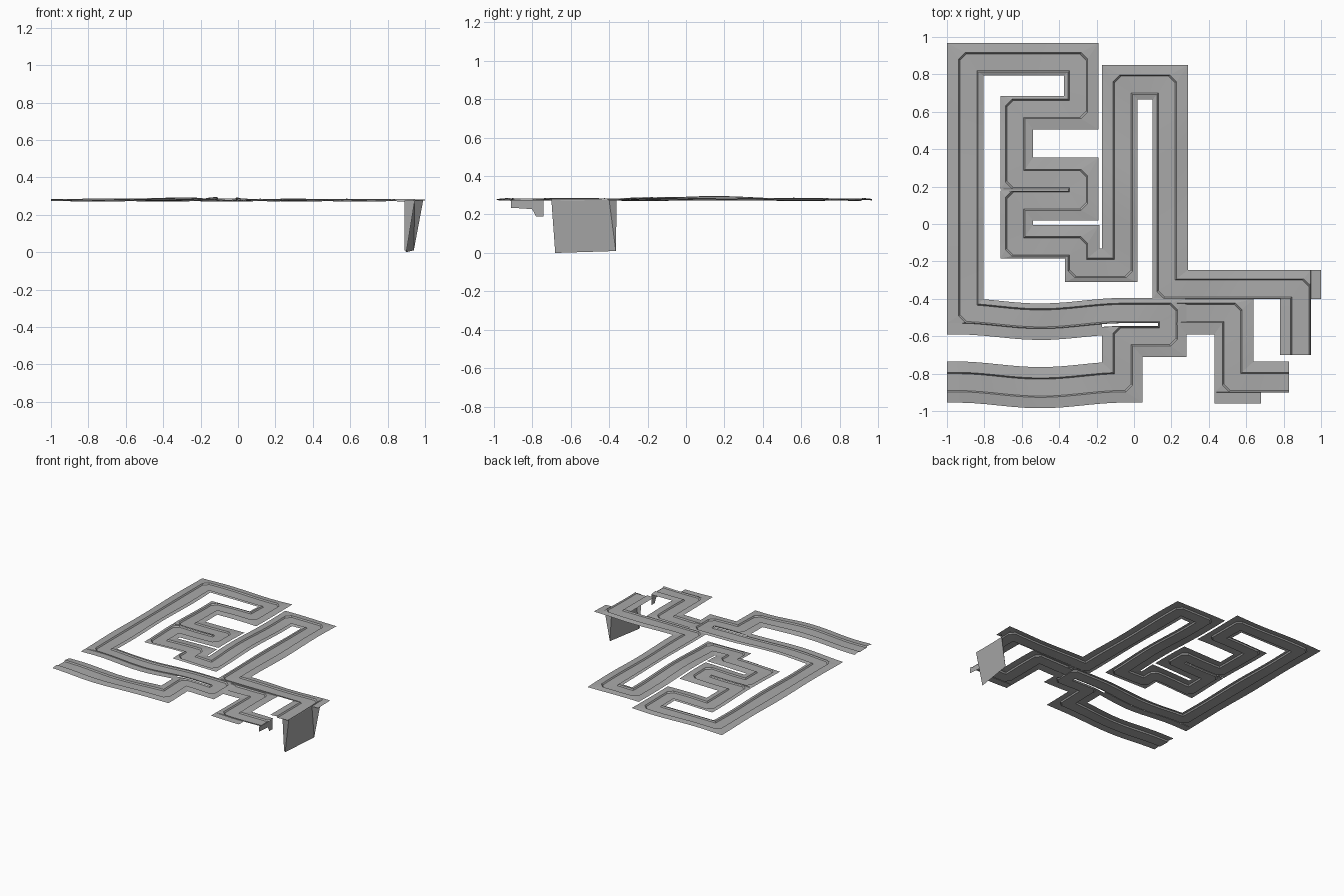
import bpy
import bmesh
import math
from mathutils import Vector

cube = bpy.data.objects.get("Cube")
if cube:
    bpy.data.objects.remove(cube)

stone = bpy.data.materials.new("mid grey")
stone.use_nodes = True
GREY = (0.4, 0.4, 0.4, 1)
stone.diffuse_color = GREY
stone.node_tree.nodes["Principled BSDF"].inputs["Base Color"].default_value = GREY

GROUND = 0.28
LIP, ROAD, CHAMFER, STEP = 0.052, 0.045, 0.035, 0.07
# height of each column across the strip: edge, lip, road, road, lip, edge
PROFILE = (-0.003, 0.003, -0.007, -0.007, 0.003, -0.003)


def warp(p):
    """Gentle hills, and a bow in the long front strips."""
    x, y, z = p
    hill = 0.011 * math.exp(-((x + 0.2) ** 2 + (y - 0.1) ** 2) / 0.1)
    ripple = 0.004 * math.sin(9 * x + 2) * math.sin(8 * y)
    if y < -0.35 and -0.95 < x < -0.05:
        y -= 0.03 * math.sin(math.pi * (x + 0.95) / 0.9) ** 2
    return Vector((x, y, GROUND + z + hill + ripple))


def finish(name, bm):
    bmesh.ops.remove_doubles(bm, verts=bm.verts[:], dist=0.0005)
    mesh = bpy.data.meshes.new(name)
    bm.to_mesh(mesh)
    bm.free()
    mesh.materials.append(stone)
    obj = bpy.data.objects.new(name, mesh)
    bpy.context.collection.objects.link(obj)
    return obj


def loft(name, sections):
    """Skin matching rows of points, subdivided along the run."""
    rows = [sections[0]]
    for a, b in zip(sections, sections[1:]):
        length = max((q - p).length for p, q in zip(a, b))
        n = max(1, math.ceil(length / STEP))
        rows += [[p.lerp(q, i / n) for p, q in zip(a, b)] for i in range(1, n + 1)]
    bm = bmesh.new()
    grid = [[bm.verts.new(warp(p)) for p in row] for row in rows]
    for a, b in zip(grid, grid[1:]):
        for k in range(len(a) - 1):
            bm.faces.new((a[k], a[k + 1], b[k + 1], b[k]))
    return finish(name, bm)


def track(name, start, runs, end):
    """Sunken road along alternating x and y runs, each (centre, low edge, high edge)."""
    stops = [start] + [r[0] for r in runs] + [end]
    columns, headings = [], []
    for i, (c, lo, hi) in enumerate(runs):
        along_x = i % 2 == 0
        before = stops[i]
        after = stops[i + 2]
        forward = after > before
        cols = [lo, c - LIP, c - ROAD, c + ROAD, c + LIP, hi]
        columns.append(cols[::-1] if along_x == forward else cols)
        s = 1 if forward else -1
        headings.append(Vector((s, 0, 0)) if along_x else Vector((0, s, 0)))

    def row(i, other):
        pts = []
        for k, z in enumerate(PROFILE):
            a, b = columns[i][k], other[k]
            pts.append(Vector((b, a, z)) if i % 2 == 0 else Vector((a, b, z)))
        return pts

    sections = [row(0, [start] * len(PROFILE))]
    for i in range(len(runs) - 1):
        corner = row(i, columns[i + 1])
        d1, d2 = headings[i], headings[i + 1]
        outside = (1, 2) if d1.cross(d2).z < 0 else (3, 4)
        sections.append([p - d1 * CHAMFER if k in outside else p for k, p in enumerate(corner)])
        sections.append([p + d2 * CHAMFER if k in outside else p for k, p in enumerate(corner)])
    sections.append(row(len(runs) - 1, [end] * len(PROFILE)))
    return loft(name, sections)


def bank(name, x0, x1, y0, y1):
    """Flat verge beside a road."""
    z = PROFILE[0]
    return loft(name, [[Vector((x, y1, z)), Vector((x, y0, z))] for x in (x0, x1)])


def sheet(name, *faces):
    """Thin hanging faces from corner points."""
    bm = bmesh.new()
    for pts in faces:
        bm.faces.new([bm.verts.new(p) for p in pts])
    return finish(name, bm)


# Long winding road
track("winding_road", -1, [
    (-0.845, -0.955, -0.735),
    (-0.06, -0.17, 0.045),
    (-0.6, -0.71, -0.545),
    (0.18, 0.128, 0.28),
    (-0.475, -0.53, -0.395),
    (-0.885, -1, -0.805),
    (0.865, 0.795, 0.968),
    (-0.3, -0.375, -0.19),
    (0.615, 0.505, 0.685),
    (-0.635, -0.715, -0.54),
    (0.24, 0.185, 0.355),
    (-0.3, -0.352, -0.19),
    (0.125, 0.02, 0.18),
    (-0.635, -0.715, -0.54),
    (-0.12, -0.185, -0.005),
    (-0.3, -0.37, -0.185),
    (-0.235, -0.31, -0.13),
    (-0.06, -0.17, 0.02),
    (0.745, 0.665, 0.85),
    (0.175, 0.1, 0.29),
    (-0.345, -0.4, -0.245),
    (0.89, 0.78, 0.945),
], -0.7)

# Side branch at the front
track("branch_road", 0.23, [
    (-0.475, -0.59, -0.4),
    (0.525, 0.43, 0.64),
    (-0.845, -0.9, -0.735),
], 0.83)

# Verges that widen the roads
bank("front_verge", -1, -0.17, -0.59, -0.53)
bank("branch_verge", 0.43, 0.68, -0.96, -0.9)
bank("corner_verge", 0.945, 1, -0.4, -0.245)

# Steep drop at the end of the winding road
T = GROUND - 0.004
sheet("cliff_wall",
      [(0.9, -0.68, 0), (0.94, -0.365, 0.01), (0.945, -0.4, T), (0.945, -0.7, T)],
      [(0.94, -0.365, 0.01), (0.99, -0.36, T), (0.945, -0.4, T)],
      [(0.89, -0.7, T), (0.89, -0.68, 0.01), (0.9, -0.68, 0), (0.945, -0.7, T)])

# Ragged flap below the end of the branch
X = 0.828
sheet("branch_flap", [(X, y, z) for y, z in (
    (-0.91, T), (-0.91, 0.235), (-0.8, 0.228), (-0.78, 0.19), (-0.74, 0.19), (-0.74, T))])
